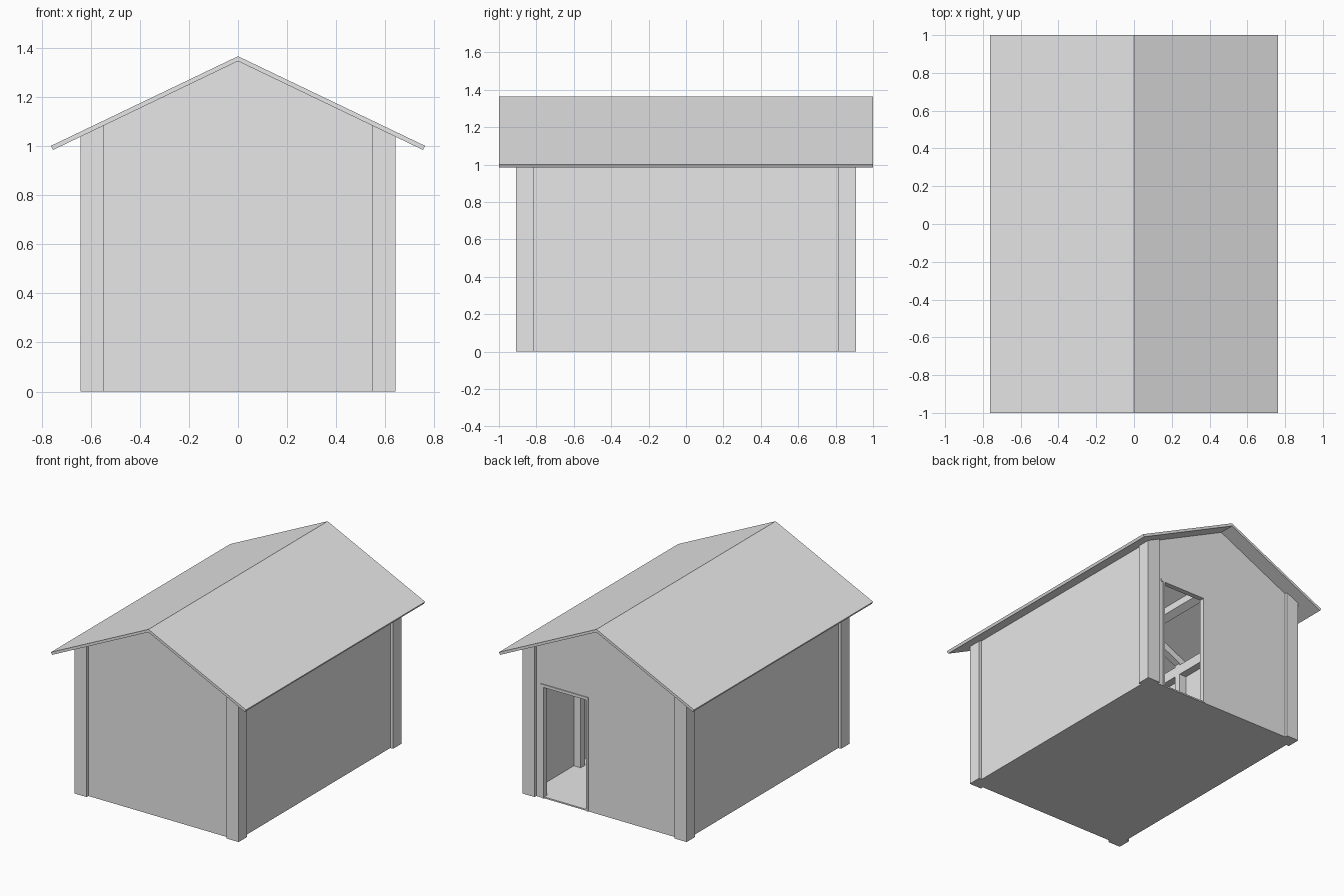
import bpy

cube = bpy.data.objects.get("Cube")
if cube:
    bpy.data.objects.remove(cube, do_unlink=True)

grey = bpy.data.materials.new("plain_grey")
grey.use_nodes = True
colour = (0.8, 0.8, 0.8, 1)
grey.diffuse_color = colour
grey.node_tree.nodes["Principled BSDF"].inputs["Base Color"].default_value = colour

RIDGE, SLOPE = 1.345, 0.48
WALL_X, WALL_Y = 0.62, 0.89      # outer wall planes
POST_X, POST_Y = 0.642, 0.91     # outer post planes
THICK = 0.02
INNER_X = WALL_X - THICK
POST = 0.096


def under(x):
    """Height of the roof underside."""
    return RIDGE - SLOPE * abs(x)


def prism(name, profile, y0, y1):
    """Extrude an x-z profile along y."""
    n = len(profile)
    verts = [(x, y, z) for y in (y0, y1) for x, z in profile]
    faces = [tuple(range(n)), tuple(reversed(range(n, 2 * n)))]
    faces += [(i, i + n, (i + 1) % n + n, (i + 1) % n) for i in range(n)]
    mesh = bpy.data.meshes.new(name)
    mesh.from_pydata(verts, [], faces)
    mesh.materials.append(grey)
    obj = bpy.data.objects.new(name, mesh)
    bpy.context.collection.objects.link(obj)
    bpy.context.view_layer.objects.active = obj
    bpy.ops.object.select_all(action='DESELECT')
    obj.select_set(True)
    bpy.ops.object.mode_set(mode='EDIT')
    bpy.ops.mesh.select_all(action='SELECT')
    bpy.ops.mesh.normals_make_consistent(inside=False)
    bpy.ops.object.mode_set(mode='OBJECT')
    return obj


def box(name, x0, x1, y0, y1, z0, z1):
    return prism(name, [(x0, z0), (x1, z0), (x1, z1), (x0, z1)], y0, y1)


def under_roof(name, xa, xb, y0, y1, drop=None):
    """Piece cut to the roof pitch; reaches the ground unless a drop is given."""
    lows = (0, 0) if drop is None else (under(xa) - drop, under(xb) - drop)
    return prism(name, [(xa, lows[0]), (xb, lows[1]), (xb, under(xb)), (xa, under(xa))], y0, y1)


# Floor slab
box("floor", -WALL_X, WALL_X, -WALL_Y, WALL_Y, 0, 0.01)

# Gable walls, the back one notched for the doorway
top = [(WALL_X, under(WALL_X)), (0, RIDGE), (-WALL_X, under(WALL_X))]
prism("front_wall", [(-WALL_X, 0), (WALL_X, 0)] + top, -WALL_Y, -WALL_Y + THICK)
D0, D1, DOOR_TOP = 0.14, 0.50, 0.80
door = [(D0, 0), (D0, DOOR_TOP), (D1, DOOR_TOP), (D1, 0)]
prism("back_wall", [(-WALL_X, 0)] + door + [(WALL_X, 0)] + top, WALL_Y - THICK, WALL_Y)

# Door frame
FY0, FY1, JAMB = WALL_Y - 0.03, WALL_Y + 0.006, 0.015
box("door_jamb_right", D0, D0 + JAMB, FY0, FY1, 0, DOOR_TOP - JAMB)
box("door_jamb_left", D1 - JAMB, D1, FY0, FY1, 0, DOOR_TOP - JAMB)
box("door_lintel", D0, D1 + JAMB, FY0, FY1, DOOR_TOP - JAMB, DOOR_TOP + 0.005)

for side, s in (("left", 1), ("right", -1)):
    # Long wall
    under_roof(f"{side}_wall", s * INNER_X, s * WALL_X, -WALL_Y, WALL_Y)

    # Corner posts
    for end, e in (("front", -1), ("back", 1)):
        y0, y1 = sorted((e * POST_Y, e * (POST_Y - POST)))
        under_roof(f"{end}_{side}_post", s * (POST_X - POST), s * POST_X, y0, y1)

    # Inner framing: studs with rafters above them, top plate and purlin
    inner = POST_X - POST
    for i, y in enumerate((0.37, -0.21)):
        under_roof(f"{side}_stud_{i}", s * inner, s * INNER_X, y - 0.025, y + 0.025)
        under_roof(f"{side}_rafter_{i}", 0, s * INNER_X, y - 0.025, y + 0.025, 0.05)
    x0, x1 = sorted((s * inner, s * INNER_X))
    box(f"{side}_top_plate", x0, x1, -WALL_Y + THICK, WALL_Y - THICK, 0.95, 1.02)
    under_roof(f"{side}_purlin", s * 0.23, s * 0.28, -WALL_Y + THICK, WALL_Y - THICK, 0.05)

# Pitched roof with square-cut eaves
roof = [(0, 1.365), (0.762, 1.0), (0.753, under(0.753)), (0, RIDGE),
        (-0.753, under(0.753)), (-0.762, 1.0)]
prism("roof", roof, -1, 1)
